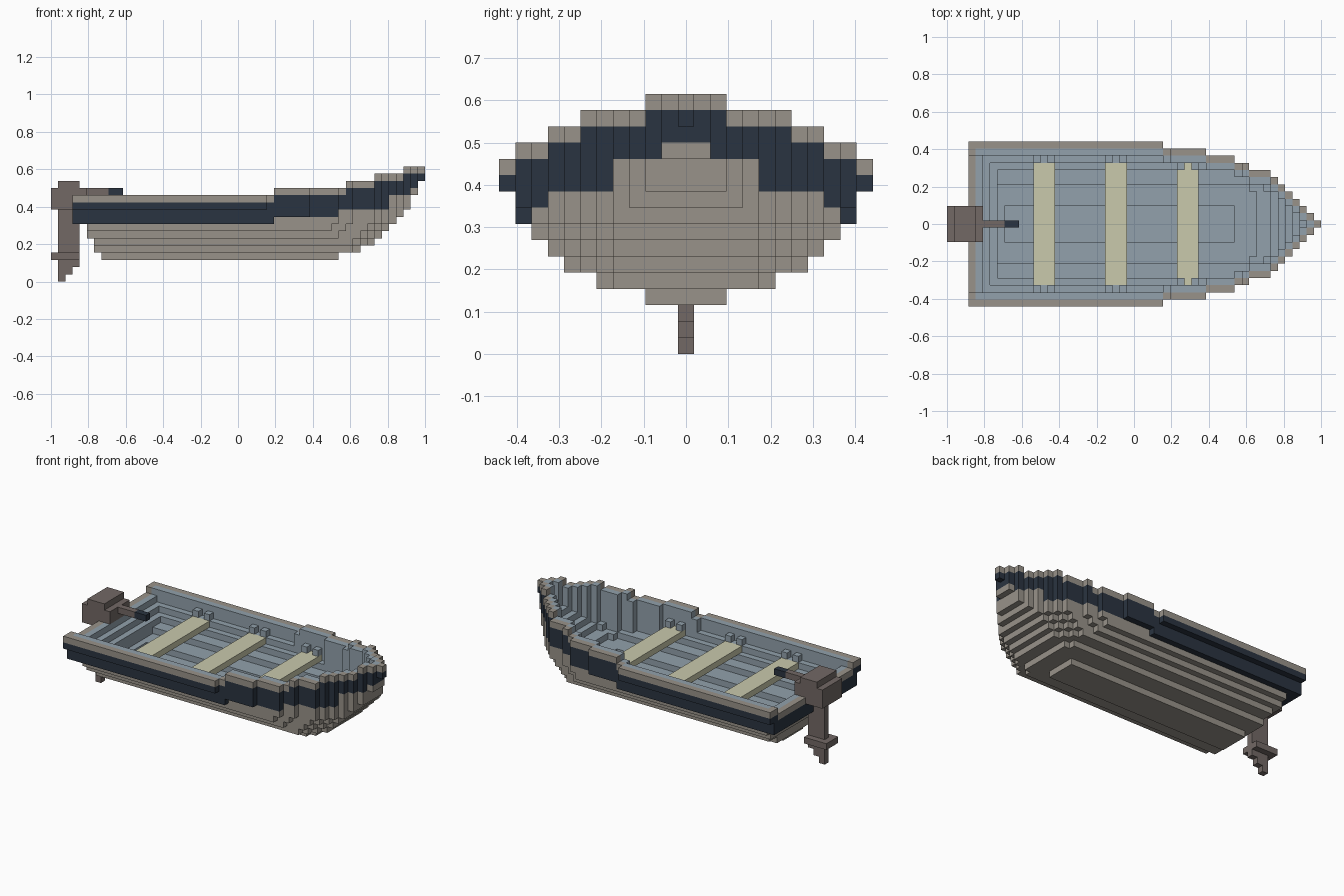
import bpy, bmesh

cube = bpy.data.objects.get("Cube")
if cube:
    bpy.data.objects.remove(cube, do_unlink=True)

V = 2 / 52  # block size; cells are (i along length, j across, k up)


def material(name, rgb):
    m = bpy.data.materials.new(name)
    m.use_nodes = True
    m.diffuse_color = (*rgb, 1)
    m.node_tree.nodes["Principled BSDF"].inputs["Base Color"].default_value = (*rgb, 1)
    return m


TAN = material("weathered tan", (0.318, 0.291, 0.253))
NAVY = material("dark navy", (0.023, 0.034, 0.052))
BLUE = material("grey blue", (0.287, 0.354, 0.412))
SEAT = material("pale straw", (0.585, 0.585, 0.415))
MOTOR = material("brown grey", (0.170, 0.140, 0.130))


def finish(name, bm, mats):
    mesh = bpy.data.meshes.new(name)
    bm.to_mesh(mesh)
    bm.free()
    for m in mats:
        mesh.materials.append(m)
    ob = bpy.data.objects.new(name, mesh)
    bpy.context.scene.collection.objects.link(ob)
    return ob


def box(name, mat, i, j, k):
    """Box covering the inclusive cell ranges i, j, k."""
    bm = bmesh.new()
    bmesh.ops.create_cube(bm, size=1)
    for v in bm.verts:
        v.co.x = -1 + (i[1] + 1 if v.co.x > 0 else i[0]) * V
        v.co.y = (j[1] + 0.5 if v.co.y > 0 else j[0] - 0.5) * V
        v.co.z = (k[1] + 1 if v.co.z > 0 else k[0]) * V
    return finish(name, bm, [mat])


# Hull shape: where each half-width ends along the rail, and per-layer limits
RAIL_ENDS = [52, 51, 50, 49, 48, 47, 46, 45, 42, 40, 36, 30]
START = {3: 7, 4: 6, 5: 6, 6: 5, 7: 5}
BOW = {3: 40, 4: 43, 5: 45, 6: 46, 7: 47, 8: 48, 9: 49, 10: 50, 11: 50, 12: 51, 13: 51}
WIDTH = {3: 2, 4: 5, 5: 7, 6: 8, 7: 9, 8: 10, 9: 10}
# Lowest navy layer toward the bow for each half-width
STRIPE = [13, 13, 12, 12, 12, 10, 10, 10, 10, 9, 8, 8]


def rail(i):
    return sum(e > i for e in RAIL_ENDS) - 1


def outline(i, k):
    """Half-width of the hull layer k at station i, -1 where there is none."""
    end = BOW.get(k, 52)
    if k < 3 or i < START.get(k, 3) or i >= end:
        return -1
    width = 9 if k == 8 and i >= 31 else WIDTH.get(k, 11)
    return min(width, rail(i + max(0, 48 - end)))


def top(i, j):
    """Sheer line, stepping up to the bow, lower across the transom."""
    if i < 5 and abs(j) <= 9:
        return 11
    return 12 + sum(i >= s for s in (31, 41, 45, 49))


def cavity(i, j, k):
    """Stepped interior, three layers above the outside of the hull."""
    if k < 6 or i < (5 if k >= 10 else START[k - 3] + 1):
        return False
    hw = min(outline(i, k - 3), outline(i, k) - 1, outline(i + 1, k))
    if k >= 8:
        hw = min(hw, rail(i) - 2, rail(i + 1) - 1)
    return abs(j) <= hw


def solid(i, j, k):
    return abs(j) <= outline(i, k) and k < top(i, j) and not cavity(i, j, k)


def colour(cell, nxt):
    """0 tan, 1 navy stripe, 2 blue interior."""
    i, j, k = cell
    t = top(i, j)
    lining = all(abs(b) <= outline(a, k) for a, b in
                 ((i - 1, j), (i + 1, j), (i, j - 1), (i, j + 1)))
    if cavity(*nxt) or (lining and nxt[2] >= k and k >= t - 1):
        return 2
    low = t - 4 if i < 31 else STRIPE[abs(j)]
    return 1 if low <= k <= t - 2 else 0


# Hull: the exposed faces of all filled cells
bm = bmesh.new()
corners = {}


def corner(p):
    if p not in corners:
        corners[p] = bm.verts.new((-1 + p[0] * V, (p[1] - 0.5) * V, p[2] * V))
    return corners[p]


for i in range(3, 52):
    for j in range(-11, 12):
        for k in range(3, 16):
            if not solid(i, j, k):
                continue
            for axis in range(3):
                for side in (0, 1):
                    nxt = [i, j, k]
                    nxt[axis] += 2 * side - 1
                    if solid(*nxt):
                        continue
                    quad = []
                    for a, b in ((0, 0), (1, 0), (1, 1), (0, 1)):
                        p = [i, j, k]
                        p[axis] += side
                        p[(axis + 1) % 3] += a
                        p[(axis + 2) % 3] += b
                        quad.append(corner(tuple(p)))
                    if not side:
                        quad.reverse()
                    bm.faces.new(quad).material_index = colour((i, j, k), nxt)
finish("hull", bm, [TAN, NAVY, BLUE])

# Bench seats, with a pair of small blocks at each end
for name, i0, pad in (("rear", 12, 9), ("middle", 22, 9), ("front", 32, 8)):
    box(name + "_seat", SEAT, (i0, i0 + 2), (-8, 8), (9, 9))
    for side, label in ((1, "left"), (-1, "right")):
        for n, i in enumerate((i0, i0 + 2)):
            box(f"{name}_seat_block_{label}_{n + 1}", BLUE, (i, i),
                (side * pad, side * pad), (10, 10))

# Outboard motor
box("motor_head", MOTOR, (0, 4), (-2, 2), (11, 12))
box("motor_cap", MOTOR, (1, 3), (-2, 2), (13, 13))
box("motor_bracket", MOTOR, (0, 2), (-2, 2), (10, 10))
box("motor_shaft_upper", MOTOR, (1, 2), (0, 0), (8, 9))
box("motor_shaft", MOTOR, (1, 3), (0, 0), (4, 7))
box("motor_plate", MOTOR, (0, 3), (-1, 1), (3, 3))
for k in range(3):
    box(f"motor_skeg_{k + 1}", MOTOR, (1, 1 + k), (0, 0), (k, k))
box("tiller", MOTOR, (5, 7), (0, 0), (12, 12))
box("tiller_grip", NAVY, (8, 9), (0, 0), (12, 12))
